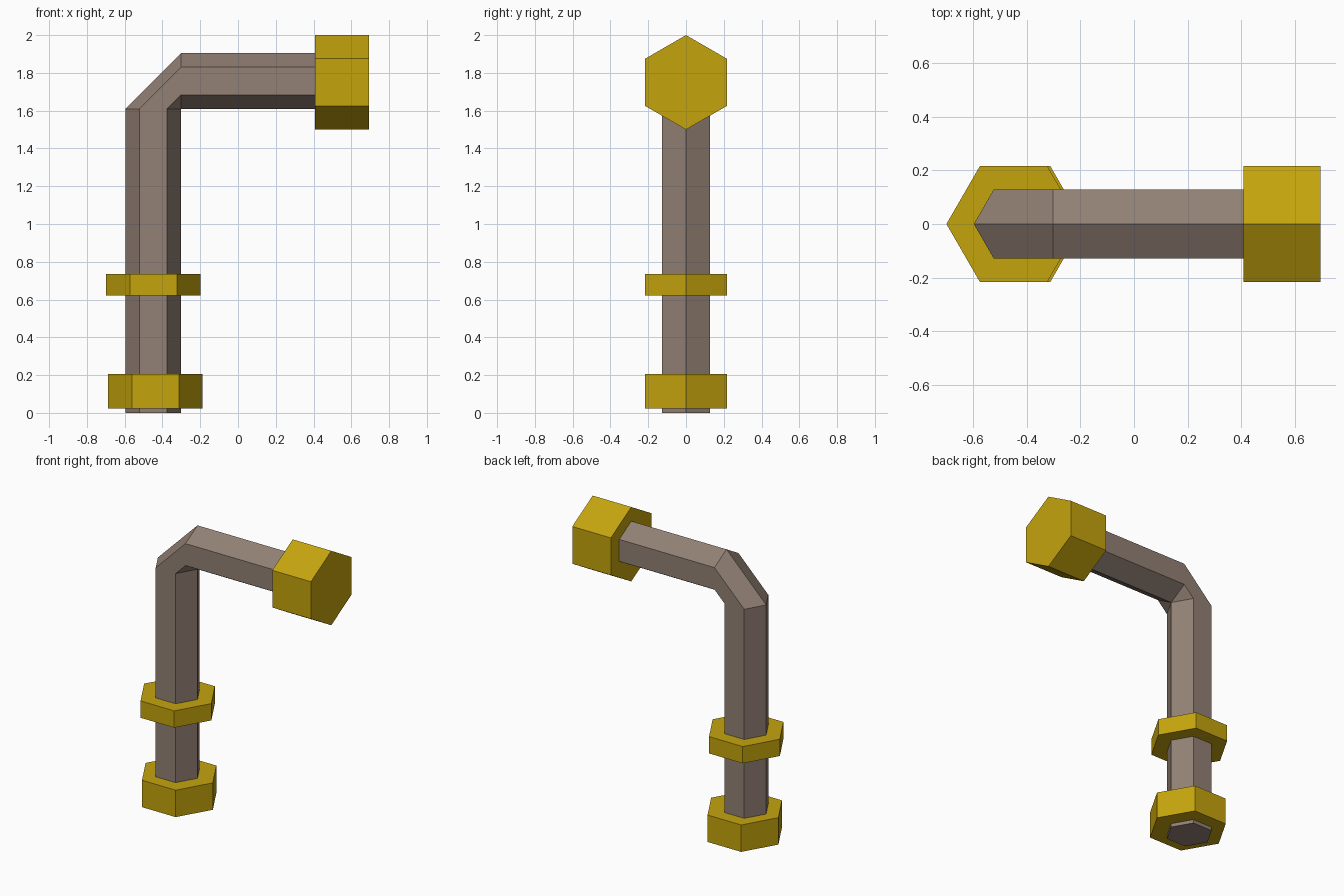
import bpy, bmesh
from math import cos, sin, pi
from mathutils import Vector

cube = bpy.data.objects.get("Cube")
if cube:
    bpy.data.objects.remove(cube, do_unlink=True)


def material(name, colour):
    mat = bpy.data.materials.new(name)
    mat.use_nodes = True
    mat.diffuse_color = (*colour, 1)
    mat.node_tree.nodes["Principled BSDF"].inputs["Base Color"].default_value = (*colour, 1)
    return mat


def hexagon(centre, radius, along):
    """Six points around centre, corner first along the given direction."""
    across = Vector((0, 1, 0))
    return [Vector(centre) + radius * (cos(i * pi / 3) * along + sin(i * pi / 3) * across)
            for i in range(6)]


def loft(name, rings, mat):
    """Join hexagonal rings into one closed solid."""
    bm = bmesh.new()
    loops = [[bm.verts.new(p) for p in ring] for ring in rings]
    for a, b in zip(loops, loops[1:]):
        for i in range(6):
            j = (i + 1) % 6
            bm.faces.new((a[i], a[j], b[j], b[i]))
    bm.faces.new(loops[0])
    bm.faces.new(loops[-1])
    bmesh.ops.remove_doubles(bm, verts=bm.verts, dist=0.0005)
    bmesh.ops.recalc_face_normals(bm, faces=bm.faces)
    mesh = bpy.data.meshes.new(name)
    bm.to_mesh(mesh)
    bm.free()
    mesh.materials.append(mat)
    obj = bpy.data.objects.new(name, mesh)
    bpy.context.collection.objects.link(obj)


gold = material("gold", (0.558, 0.371, 0.004))
taupe = material("taupe", (0.287, 0.218, 0.176))
X, Z = Vector((1, 0, 0)), Vector((0, 0, 1))

# Bent pipe: the two bend rings share their inner corner
R = 0.1475
PX, BEND_X, BEND_Z = -0.4485, -0.301, 1.61
loft("bent_pipe", [
    hexagon((PX, 0, 0), R, X),
    hexagon((PX, 0, BEND_Z), R, X),
    hexagon((BEND_X, 0, BEND_Z + R), R, -Z),
    hexagon((0.42, 0, BEND_Z + R), R, -Z),
], taupe)

# Collars on the upright
for name, x, low, high in (("middle_collar", -0.448, 0.622, 0.735),
                           ("base_collar", -0.437, 0.024, 0.205)):
    loft(name, [hexagon((x, 0, z), 0.25, X) for z in (low, high)], gold)

# Spout cap at the end of the arm
loft("spout_cap", [hexagon((x, 0, 1.75), 0.25, -Z) for x in (0.407, 0.694)], gold)
